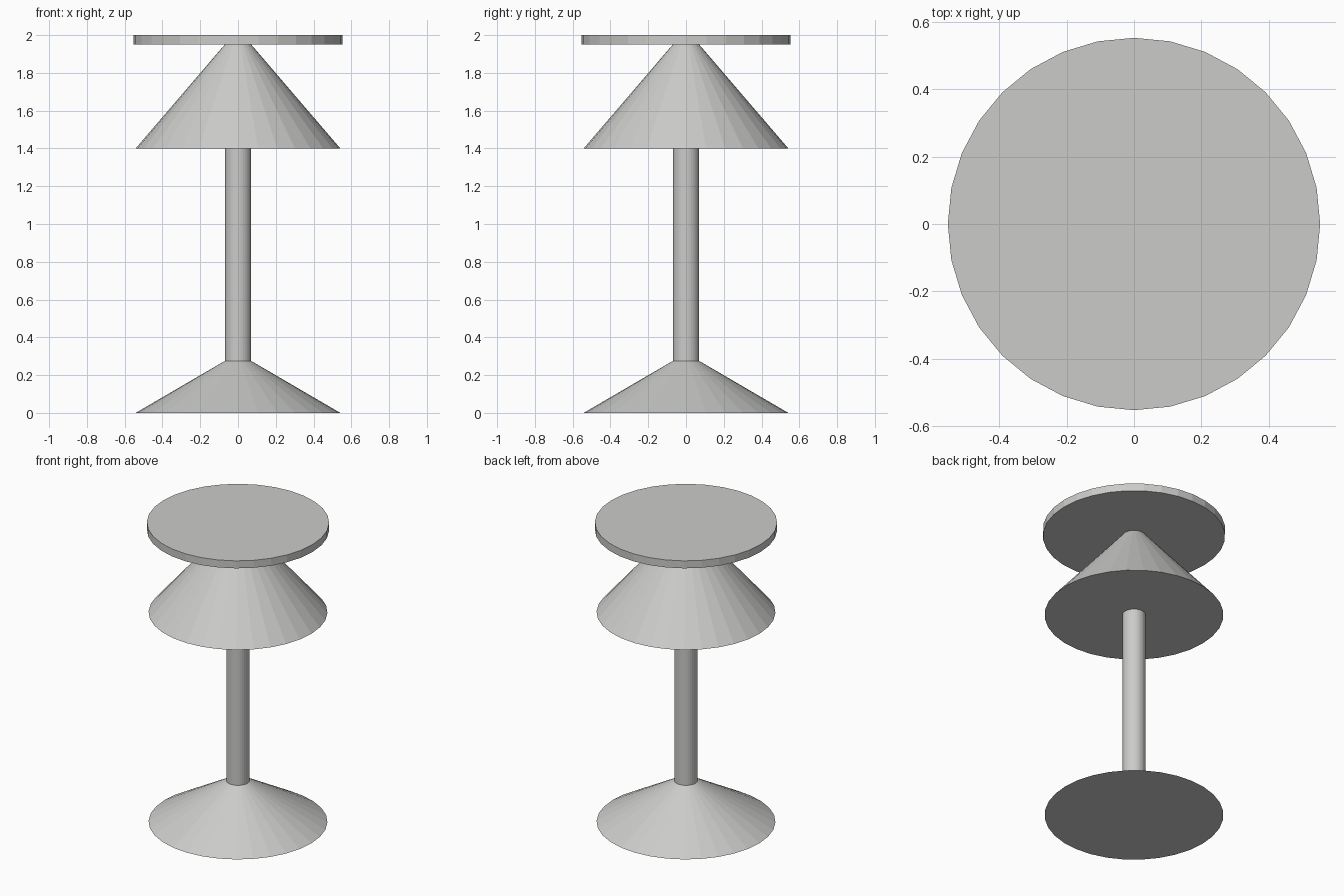
import bpy

if "Cube" in bpy.data.objects:
    bpy.data.objects.remove(bpy.data.objects["Cube"])

grey = bpy.data.materials.new("light grey")
grey.diffuse_color = (0.6, 0.6, 0.59, 1)
grey.use_nodes = True
grey.node_tree.nodes["Principled BSDF"].inputs["Base Color"].default_value = grey.diffuse_color


def turned(name, z0, z1, r0, r1, sides=32):
    """Upright cylinder or truncated cone between two heights."""
    bpy.ops.mesh.primitive_cone_add(vertices=sides, radius1=r0, radius2=r1,
                                    depth=z1 - z0, location=(0, 0, (z0 + z1) / 2))
    ob = bpy.context.object
    ob.name = name
    ob.data.materials.append(grey)
    return ob


# Stacked parts, from the floor up
turned("base", 0.0, 0.275, 0.542, 0.07)
turned("pole", 0.275, 1.40, 0.07, 0.07)
turned("shade", 1.40, 1.95, 0.542, 0.07)
turned("top_disc", 1.95, 2.0, 0.552, 0.552)
